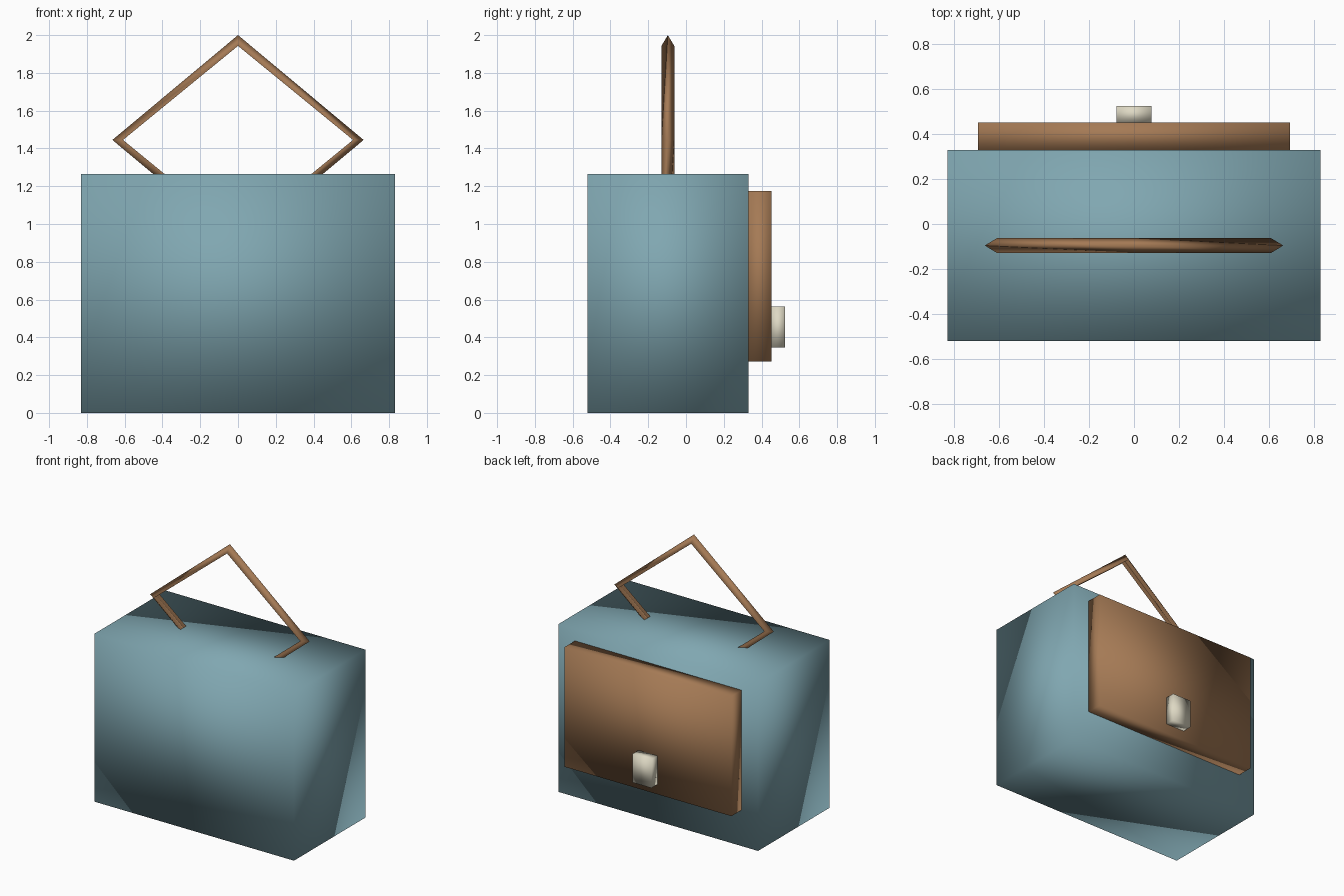
import bpy, bmesh

if "Cube" in bpy.data.objects:
    bpy.data.objects.remove(bpy.data.objects["Cube"])


def material(name, color):
    mat = bpy.data.materials.new(name)
    mat.diffuse_color = (*color, 1)
    mat.use_nodes = True
    mat.node_tree.nodes["Principled BSDF"].inputs["Base Color"].default_value = mat.diffuse_color
    return mat


def finish(bm, name, mat):
    bmesh.ops.recalc_face_normals(bm, faces=bm.faces)
    for f in bm.faces:
        f.smooth = True
    mesh = bpy.data.meshes.new(name)
    bm.to_mesh(mesh)
    bm.free()
    mesh.materials.append(mat)
    obj = bpy.data.objects.new(name, mesh)
    bpy.context.collection.objects.link(obj)
    return obj


def box(name, x, y, z, mat):
    """Box from half width x and (min, max) ranges in y and z."""
    bm = bmesh.new()
    bmesh.ops.create_cube(bm, size=1)
    for v in bm.verts:
        v.co = (v.co.x * 2 * x, y[v.co.y > 0], z[v.co.z > 0])
    return finish(bm, name, mat)


fabric = material("teal_fabric", (0.216, 0.386, 0.44))
leather = material("brown_leather", (0.376, 0.195, 0.091))
metal = material("cream_metal", (0.73, 0.69, 0.55))

# Bag body, closing flap and clasp
box("bag_body", 0.832, (-0.522, 0.33), (0, 1.265), fabric)
box("flap", 0.695, (0.33, 0.452), (0.272, 1.175), leather)
box("clasp", 0.079, (0.452, 0.525), (0.347, 0.562), metal)

# Diamond handle: triangular section swept round four corners
section = [(0.665, 0.555, 0), (0.609, 0.498, 0.034), (0.609, 0.498, -0.034)]
bm = bmesh.new()
rings = [[bm.verts.new((cx * rx, -0.096 + dy, 1.445 + cz * rz)) for rx, rz, dy in section]
         for cx, cz in [(1, 0), (0, 1), (-1, 0), (0, -1)]]
for i in range(4):
    a, b = rings[i], rings[(i + 1) % 4]
    for j in range(3):
        k = (j + 1) % 3
        bm.faces.new((a[j], a[k], b[k], b[j]))
finish(bm, "handle", leather)
